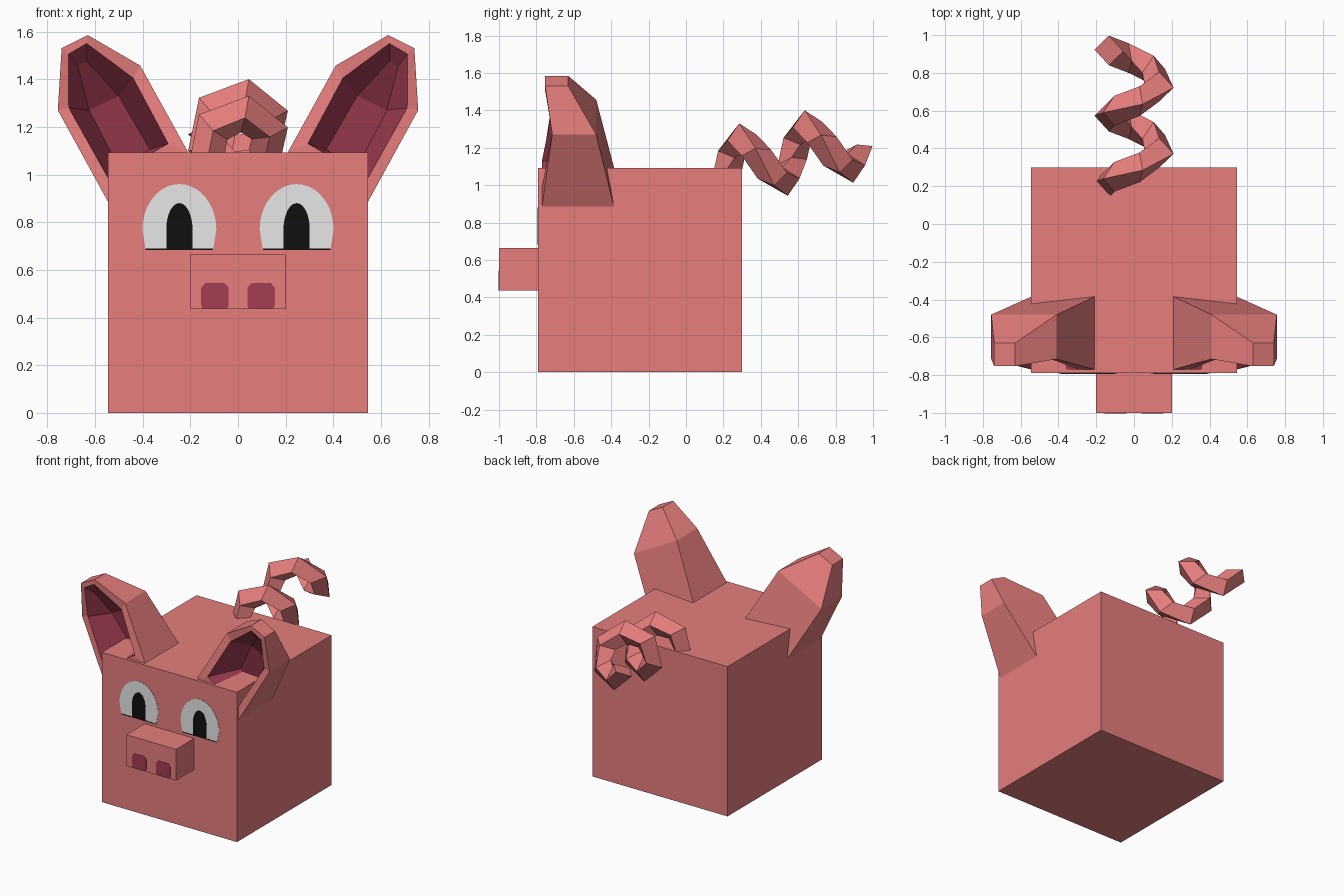
import bpy, bmesh, math

if "Cube" in bpy.data.objects:
    bpy.data.objects.remove(bpy.data.objects["Cube"])


def material(name, rgb):
    m = bpy.data.materials.new(name)
    m.diffuse_color = (*rgb, 1)
    m.use_nodes = True
    m.node_tree.nodes["Principled BSDF"].inputs["Base Color"].default_value = m.diffuse_color
    return m


PINK = material("pink_skin", (0.80, 0.207, 0.207))
ROSE = material("dark_rose", (0.37, 0.047, 0.085))
WHITE = material("eye_white", (0.80, 0.80, 0.80))
BLACK = material("eye_black", (0.005, 0.005, 0.005))


def build(name, verts, faces, mats, indices=None):
    bm = bmesh.new()
    vs = [bm.verts.new(v) for v in verts]
    for i, f in enumerate(faces):
        face = bm.faces.new([vs[k] for k in f])
        face.material_index = indices[i] if indices else 0
    bmesh.ops.recalc_face_normals(bm, faces=bm.faces[:])
    me = bpy.data.meshes.new(name)
    bm.to_mesh(me)
    bm.free()
    for m in mats:
        me.materials.append(m)
    ob = bpy.data.objects.new(name, me)
    bpy.context.collection.objects.link(ob)
    return ob


def box(name, x0, x1, y0, y1, z0, z1, mat):
    v = [(x, y, z) for x in (x0, x1) for y in (y0, y1) for z in (z0, z1)]
    f = [(0, 1, 3, 2), (4, 6, 7, 5), (0, 4, 5, 1), (2, 3, 7, 6), (0, 2, 6, 4), (1, 5, 7, 3)]
    return build(name, v, f, [mat])


def plate(name, pts, y, thick, mat):
    # thin prism standing just proud of a front face
    n = len(pts)
    v = [(x, y - thick, z) for x, z in pts] + [(x, y + 0.002, z) for x, z in pts]
    f = [tuple(range(n)), tuple(range(n, 2 * n))]
    f += [(i, (i + 1) % n, n + (i + 1) % n, n + i) for i in range(n)]
    return build(name, v, f, [mat])


def arch(cx, cz, rx, rz, bottom, foot, n=20):
    pts = [(cx + rx * math.cos(math.pi * i / n), cz + rz * math.sin(math.pi * i / n))
           for i in range(n + 1)]
    return pts + [(cx - foot, bottom), (cx + foot, bottom)]


# head block and snout
box("body", -0.545, 0.545, -0.79, 0.30, 0, 1.092, PINK)
box("snout", -0.2, 0.2, -1.0, -0.785, 0.436, 0.664, PINK)

# ear loops as (x, y, z): base inner, mid inner, tip inner, tip outer, mid outer, base outer
OUTLINE = [(0.21, 1.095), (0.41, 1.457), (0.63, 1.585), (0.74, 1.53), (0.756, 1.27), (0.545, 0.885)]
OPENING = [(0.293, 1.13), (0.44, 1.405), (0.635, 1.55), (0.712, 1.505), (0.71, 1.28), (0.545, 0.985)]
FLOOR = [(0.37, 1.105), (0.50, 1.33), (0.635, 1.475), (0.672, 1.455), (0.625, 1.27), (0.50, 1.03)]
Y_BACK, Y_FRONT, Y_FLOOR = (-0.385, -0.48, -0.63), (-0.77, -0.715, -0.753), (-0.50, -0.56, -0.69)


def ear(name, side):
    verts = []
    for loop, ys in ((OUTLINE, Y_BACK), (OUTLINE, Y_FRONT), (OPENING, Y_FRONT), (FLOOR, Y_FLOOR)):
        verts += [(side * x, y, z) for (x, z), y in zip(loop, ys + ys[::-1])]
    faces, idx = [], []
    for r in range(3):
        for i in range(6):
            j = (i + 1) % 6
            faces.append((r * 6 + i, r * 6 + j, r * 6 + 6 + j, r * 6 + 6 + i))
            idx.append(1 if r == 2 else 0)
    for base, m in ((0, 0), (18, 1)):
        faces += [(base, base + 1, base + 4, base + 5), (base + 1, base + 2, base + 3, base + 4)]
        idx += [m, m]
    build(name, verts, faces, [PINK, ROSE], idx)


# mirrored ears, eyes and nostrils
for side, label in ((-1, "left"), (1, "right")):
    ear(label + "_ear", side)
    c = side * 0.246
    plate(label + "_eye", arch(c, 0.77, 0.155, 0.19, 0.685, 0.142), -0.79, 0.002, WHITE)
    plate(label + "_pupil", arch(c, 0.77, 0.055, 0.11, 0.685, 0.055), -0.79, 0.004, BLACK)
    plate(label + "_eye_line", [(c - 0.142, 0.684), (c + 0.142, 0.684), (c + 0.142, 0.69),
                                (c - 0.142, 0.69)], -0.79, 0.003, BLACK)
    n = side * 0.097
    plate(label + "_nostril", [(n - 0.052, 0.437), (n + 0.052, 0.437), (n + 0.058, 0.455),
                               (n + 0.058, 0.525), (n + 0.04, 0.545), (n - 0.04, 0.545),
                               (n - 0.058, 0.525), (n - 0.058, 0.455)], -1.0, 0.002, ROSE)

# curly tail: diamond section swept two turns, six steps per turn, on a tilted axis
TILT = math.radians(11.3)
ct, st = math.cos(TILT), math.sin(TILT)
STEPS, PITCH = 12, 0.357
tail_v, tail_f = [], []
for k in range(STEPS + 1):
    a = math.radians(198 - 60 * k)
    for dr, ds in ((0.08, 0), (0, 0.08), (-0.08, 0), (0, -0.08)):
        r, s = 0.14 + dr, PITCH * k / 6 + ds
        h = r * math.sin(a)
        tail_v.append((r * math.cos(a), 0.21 + s * ct - h * st, 1.096 + s * st + h * ct))
    if k < STEPS:
        tail_f += [(4 * k + i, 4 * k + (i + 1) % 4, 4 * k + 4 + (i + 1) % 4, 4 * k + 4 + i)
                   for i in range(4)]
tail_f += [(0, 1, 2, 3), tuple(4 * STEPS + i for i in range(4))]
build("curly_tail", tail_v, tail_f, [PINK])
